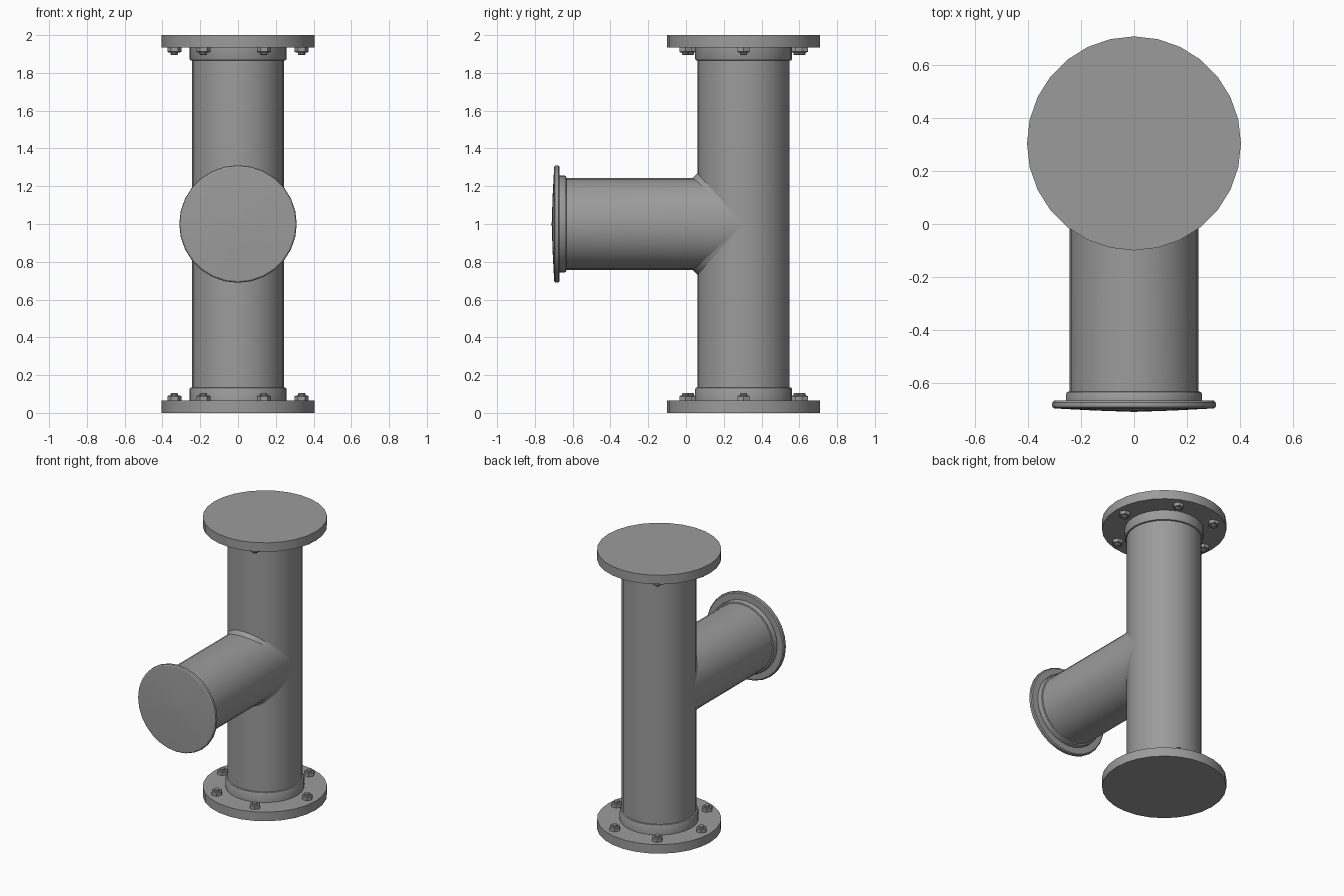
import bpy, bmesh
from math import sin, cos, pi, radians
from mathutils import Matrix

if "Cube" in bpy.data.objects:
    bpy.data.objects.remove(bpy.data.objects["Cube"])

N = 28                 # sides of every round part
R = 0.244              # pipe radius
CY, CZ = 0.305, 1.0    # pipe axis in y, branch axis in z
UP = Matrix.Translation((0, CY, 0))
DOWN = Matrix.Translation((0, CY, 2)) @ Matrix.Rotation(pi, 4, 'X')
SIDE = Matrix.Translation((0, CY, CZ)) @ Matrix.Rotation(pi / 2, 4, 'X')

# Dark grey metal
METAL = bpy.data.materials.new("dark_grey_metal")
METAL.diffuse_color = (0.33, 0.33, 0.33, 1)
METAL.use_nodes = True
METAL.node_tree.nodes["Principled BSDF"].inputs["Base Color"].default_value = METAL.diffuse_color


def finish(name, bm, fix_normals=True):
    if fix_normals:
        bmesh.ops.recalc_face_normals(bm, faces=bm.faces)
    me = bpy.data.meshes.new(name)
    bm.to_mesh(me)
    bm.free()
    me.shade_smooth()
    me.set_sharp_from_angle(angle=radians(30))
    me.materials.append(METAL)
    ob = bpy.data.objects.new(name, me)
    bpy.context.collection.objects.link(ob)
    return ob


def lathe(bm, profile, matrix, sides=N, mitre=False):
    """Spin (radius, height) points; mitre shapes the first ring to meet the main pipe."""
    rings = []
    for k, (r, h) in enumerate(profile):
        ring = []
        for i in range(sides):
            t = 2 * pi * i / sides
            z = r * abs(sin(t)) if mitre and k == 0 else h
            ring.append(bm.verts.new(matrix @ Matrix.Translation((r * cos(t), r * sin(t), z)).to_translation()))
        rings.append(ring)
    for a, b in zip(rings, rings[1:]):
        for i in range(sides):
            j = (i + 1) % sides
            bm.faces.new((a[i], a[j], b[j], b[i]))
    if not mitre:
        bm.faces.new(rings[0][::-1])
    bm.faces.new(rings[-1])


# Main pipe
bm = bmesh.new()
lathe(bm, [(R, 0.05), (R, 1.95)], UP)
finish("main_pipe", bm)

# End flanges, collars and nuts
for end, M in (("bottom", UP), ("top", DOWN)):
    bm = bmesh.new()
    lathe(bm, [(0.405, 0), (0.405, 0.065)], M)
    finish(end + "_flange", bm)

    bm = bmesh.new()
    lathe(bm, [(0.257, 0.06), (0.257, 0.125), (0.253, 0.133), (R - 0.002, 0.136)], M)
    finish(end + "_collar", bm)

    bm = bmesh.new()
    for deg in (0, 66, 123, 180, -123, -66):
        a = radians(deg)
        P = M @ Matrix.Translation((0.337 * cos(a), 0.337 * sin(a), 0))
        lathe(bm, [(0.037, 0.06), (0.037, 0.088), (0.033, 0.091)], P, 6)
        lathe(bm, [(0.02, 0.085), (0.02, 0.101), (0.016, 0.105)], P, 10)
    finish(end + "_nuts", bm)

# Branch pipe, mitred onto the main pipe
bm = bmesh.new()
lathe(bm, [(R, 0), (R, 0.96)], SIDE, mitre=True)
finish("branch_pipe", bm)

# Branch collar
bm = bmesh.new()
lathe(bm, [(R - 0.002, 0.938), (0.253, 0.941), (0.257, 0.948), (0.257, 0.98)], SIDE)
finish("branch_collar", bm)

# Branch end cap with rounded rim and shallow domed face
bm = bmesh.new()
lathe(bm, [(0.24, 0.974), (0.302, 0.974), (0.309, 0.98), (0.311, 0.988), (0.309, 0.998),
           (0.302, 1.003), (0.15, 1.011), (0.004, 1.016)], SIDE)
finish("branch_cap", bm)

# Weld fillet along the joint, fading out at the sides
bm = bmesh.new()
D = 0.024
pairs = []
for i in range(N):
    t = 2 * pi * i / N
    s = sin(t)
    x, y, z = R * cos(t), CY - R * abs(s), CZ + R * s
    pairs.append((bm.verts.new((x, y, z + D * s)), bm.verts.new((x, y - D * abs(s), z))))
for i in range(N):
    (a, b), (c, d) = pairs[i], pairs[(i + 1) % N]
    bm.faces.new((a, b, d, c))
bmesh.ops.remove_doubles(bm, verts=bm.verts, dist=0.0001)
bm.normal_update()
for f in bm.faces:
    if f.normal.y > 0:
        f.normal_flip()
finish("weld_fillet", bm, fix_normals=False)
